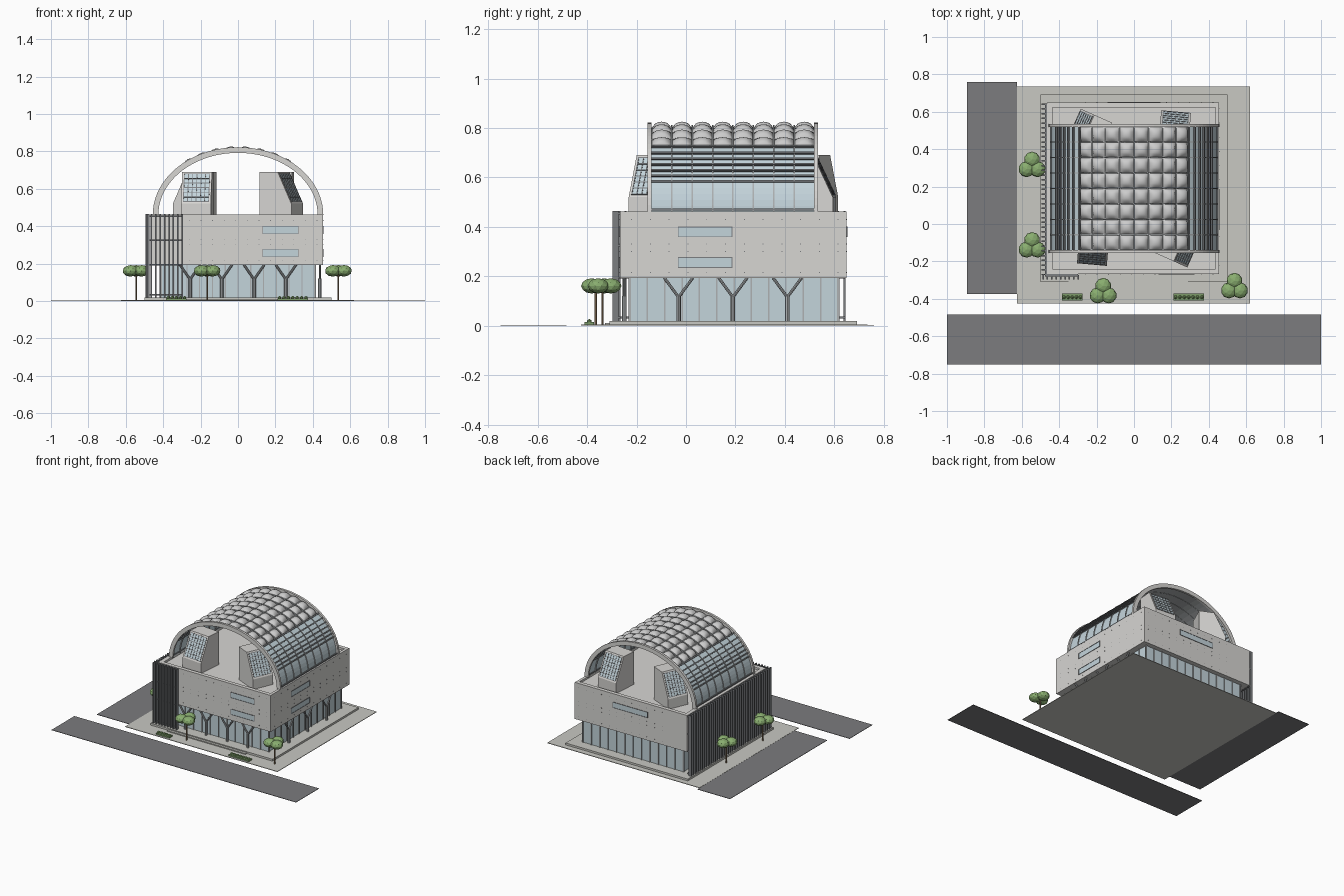
import bpy, bmesh, math
from mathutils import Vector, Matrix

if "Cube" in bpy.data.objects:
    bpy.data.objects.remove(bpy.data.objects["Cube"])

def mat(name, r, g, b):
    m = bpy.data.materials.new(name)
    m.diffuse_color = (r, g, b, 1)
    m.use_nodes = True
    m.node_tree.nodes["Principled BSDF"].inputs["Base Color"].default_value = m.diffuse_color
    return m

GLASS, DARK = mat("glass", .55, .66, .71), mat("dark_metal", .2, .21, .22)
ROAD, PAVE = mat("asphalt", .2, .2, .21), mat("paving", .58, .58, .54)
WALL, LEAF = mat("concrete", .68, .67, .65), mat("leaf", .25, .42, .16)
BARK, STEEL = mat("bark", .25, .17, .1), mat("steel", .42, .44, .45)

def finish(name, bm, m=None, smooth=False):
    bmesh.ops.recalc_face_normals(bm, faces=bm.faces)
    me = bpy.data.meshes.new(name)
    bm.to_mesh(me)
    bm.free()
    ob = bpy.data.objects.new(name, me)
    bpy.context.collection.objects.link(ob)
    if m:
        me.materials.append(m)
    if smooth:
        me.shade_smooth()
    return ob

def add_box(bm, x0, x1, y0, y1, z0, z1):
    M = Matrix.Translation(((x0+x1)/2, (y0+y1)/2, (z0+z1)/2)) @ Matrix.Diagonal((x1-x0, y1-y0, z1-z0, 1))
    bmesh.ops.create_cube(bm, size=1, matrix=M)

def boxes(name, items, m=None):
    bm = bmesh.new()
    for b in items:
        add_box(bm, *b)
    return finish(name, bm, m)

def add_rod(bm, a, b, r, seg=8):
    a, b = Vector(a), Vector(b)
    d = b - a
    M = Matrix.Translation((a+b)/2) @ d.to_track_quat('Z', 'Y').to_matrix().to_4x4()
    bmesh.ops.create_cone(bm, cap_ends=True, segments=seg, radius1=r, radius2=r, depth=d.length, matrix=M)

# Ground
boxes("front_road", [(-1, 1, -.75, -.483, 0, .003)], ROAD)
boxes("side_road", [(-.892, -.625, -.375, .76, 0, .003)], ROAD)
boxes("site_paving", [(-.625, .62, -.425, .735, 0, .004)], PAVE)
boxes("plinth", [(-.5, .5, -.31, .693, .002, .018), (-.35, .29, -.328, -.31, .002, .011)], PAVE)

# Glazed ground floor with mullions
boxes("lobby_glass", [(-.41, .41, -.226, .615, .018, .195)], GLASS)
mull = []
for i in range(13):
    x = -.41 + .82*i/12
    mull += [(x-.003, x+.003, y-.005, y+.005, .018, .192) for y in (-.227, .616)]
    y = -.226 + .841*i/12
    mull += [(s*.411-.005, s*.411+.005, y-.003, y+.003, .018, .192) for s in (-1, 1)]
boxes("lobby_mullions", mull, STEEL)

# Upper block, parapet and windows
X0, X1, Y0, Y1 = -.465, .455, -.268, .65
boxes("upper_block", [(X0, X1, Y0, Y1, .192, .447)], WALL)
boxes("parapet", [(X0, X1, Y0, Y0+.028, .447, .462), (X0, X1, Y1-.028, Y1, .447, .462),
                  (X0, X0+.028, Y0+.028, Y1-.028, .447, .462),
                  (X1-.02, X1, Y0+.028, Y1-.028, .447, .462)], WALL)
panes, frames = [], []
def window(axis, a, b, z0, z1, face, out):
    def put(lst, a, b, z0, z1, d):
        n = sorted((face - out*.004, face + out*d))
        lst.append((a, b, *n, z0, z1) if axis == 'x' else (*n, a, b, z0, z1))
    put(panes, a, b, z0, z1, .001)
    for q in ((a-.003, b+.003, z1, z1+.003), (a-.003, b+.003, z0-.003, z0),
              (a-.003, a, z0, z1), (b, b+.003, z0, z1)):
        put(frames, *q, .003)
for z in (.237, .361):
    window('x', .133, .32, z, z+.037, Y0, -1)
    window('y', -.03, .185, z, z+.037, X1, 1)
window('x', -.14, .14, .361, .398, Y1, 1)
boxes("window_panes", panes, GLASS)
boxes("window_frames", frames, DARK)

# Small tie holes in the wall panels
holes = []
for z in (.215, .3, .33, .43):
    for i in range(12):
        x, y = -.26 + .062*i, -.22 + .076*i
        holes += [(x-.002, x+.002, Y0-.001, Y0, z-.002, z+.002), (x-.002, x+.002, Y1, Y1+.001, z-.002, z+.002),
                  (X1, X1+.001, y-.002, y+.002, z-.002, z+.002)]
boxes("tie_holes", holes, DARK)

# Y-shaped columns
bm = bmesh.new()
for x in (-.256, -.086, .086, .256):
    add_rod(bm, (x, -.25, .016), (x, -.25, .12), .009)
    for s in (-1, 1):
        add_rod(bm, (x, -.25, .115), (x+s*.055, -.25, .194), .006)
for y in (-.03, .19, .41):
    add_rod(bm, (.438, y, .016), (.438, y, .12), .009)
    for s in (-1, 1):
        add_rod(bm, (.438, y, .115), (.438, y+s*.058, .194), .006)
finish("branching_columns", bm, STEEL)

# Vertical sun fins on the left side and front-left corner
fins = [(-.495, -.472, y-.004, y+.004, .018, .464) for y in [-.27 + .0253*i for i in range(37)]]
fins += [(x-.004, x+.004, -.298, -.274, .018, .464) for x in [-.486 + .0235*i for i in range(9)]]
for z in (.03, .19, .32, .45):
    fins += [(-.476, -.463, -.28, .645, z, z+.008), (-.476, -.3, -.28, -.266, z, z+.008)]
boxes("sun_fins", fins, DARK)

# Vaulted roof
A, B, ZB, YA, YB = .456, .362, .46, -.155, .535
def P(t, off, y):
    return ((A+off)*math.cos(t), y, ZB+(B+off)*math.sin(t))
def band(bm, t0, t1, n, y0, y1, ro, ri):
    rings = []
    for i in range(n+1):
        t = t0 + (t1-t0)*i/n
        rings.append([bm.verts.new(P(t, *q)) for q in ((ro, y0), (ro, y1), (ri, y1), (ri, y0))])
    for a, b in zip(rings, rings[1:]):
        for k in range(4):
            bm.faces.new((a[k], a[(k+1) % 4], b[(k+1) % 4], b[k]))
    bm.faces.new(rings[0])
    bm.faces.new(rings[-1])

bm = bmesh.new()
band(bm, 0, math.pi, 40, YA, YA+.016, 0, -.03)
band(bm, 0, math.pi, 40, YB-.016, YB, 0, -.03)
finish("end_arches", bm, WALL)
TC = math.acos(.3/A)
NY = 8
step = (YB-YA-.03)/NY
bm = bmesh.new()
for i in range(1, NY):
    y = YA + .015 + step*i
    band(bm, 0, math.pi, 40, y-.003, y+.003, -.01, -.026)
finish("vault_ribs", bm, STEEL)
bm, bg = bmesh.new(), bmesh.new()
for flip in (0, 1):
    for t in (.03, .36, .43, .5, .58, .66, .75, TC):
        c = math.pi - t if flip else t
        band(bm, c-.011, c+.011, 1, YA+.01, YB-.01, -.006, -.024)
    e = (math.pi-TC, math.pi) if flip else (0, TC)
    band(bg, *e, 12, YA+.012, YB-.012, -.015, -.019)
finish("vault_purlins", bm, DARK)
finish("vault_side_glass", bg, GLASS)
bm = bmesh.new()
band(bm, TC, math.pi-TC, 16, YA+.012, YB-.012, -.02, -.024)
finish("vault_top_skin", bm, STEEL)

# Inflated roof cushions
bm = bmesh.new()
NX, S = 8, 6
for i in range(NX):
    for j in range(NY):
        g = []
        for a in range(S+1):
            for b in range(S+1):
                u, v = a/S, b/S
                h = .024*max(0, math.sin(math.pi*u)*math.sin(math.pi*v))**.5
                t = TC + (math.pi-2*TC)*(i+.03+.94*u)/NX
                g.append(bm.verts.new(P(t, -.019+h, YA+.015+step*(j+.03+.94*v))))
        for a in range(S):
            for b in range(S):
                k = a*(S+1)+b
                bm.faces.new((g[k], g[k+1], g[k+S+2], g[k+S+1]))
finish("roof_cushions", bm, mat("cushion", .62, .63, .63), True)

# Slanted roof lights: two shapes, repeated by a half turn about the roof centre
def roof_light(name, corner, ang, w, turn):
    M = Matrix.Translation((corner[0], corner[1], 0)) @ Matrix.Rotation(ang, 4, 'Z')
    if turn:
        c = Matrix.Translation((0, .192, 0))
        M = c @ Matrix.Rotation(math.pi, 4, 'Z') @ c.inverted() @ M
    prof = [(0, .44), (0, .52), (.08, .69), (.185, .69), (.185, .44)]
    bm = bmesh.new()
    l, r = [[bm.verts.new(M @ Vector((x, y, z))) for y, z in prof] for x in (0, w)]
    for k in range(5):
        bm.faces.new((l[k], l[(k+1) % 5], r[(k+1) % 5], r[k]))
    bm.faces.new(l)
    bm.faces.new(r)
    finish(name, bm, WALL)
    bm, bg = bmesh.new(), bmesh.new()
    slope = M @ Matrix.Translation((0, 0, .52)) @ Matrix.Rotation(math.atan2(.17, .08), 4, 'X')
    L = math.hypot(.08, .17)
    add_box(bg, .012, w-.012, .012, L-.012, 0, .001)
    for i in range(7):
        x = .012 + (w-.024)*i/6
        add_box(bm, x-.002, x+.002, .01, L-.01, 0, .003)
        y = .012 + (L-.024)*i/6
        add_box(bm, .01, w-.01, y-.002, y+.002, 0, .003)
    bm.transform(slope)
    bg.transform(slope)
    finish(name + "_grid", bm, DARK)
    finish(name + "_glass", bg, GLASS)
for turn, side in ((0, "front"), (1, "back")):
    roof_light(side + "_roof_light_a", (-.305, -.21), math.radians(-5), .16, turn)
    roof_light(side + "_roof_light_b", (.285, -.232), math.radians(66), .155, turn)

# Trees
for n, (x, y) in enumerate([(-.545, .31), (-.545, -.12), (-.165, -.365), (.537, -.338)]):
    bm = bmesh.new()
    add_rod(bm, (x, y, .002), (x, y, .15), .005, 6)
    finish(f"tree_trunk_{n}", bm, BARK)
    bm = bmesh.new()
    for k in range(3):
        a = math.radians(90 + 120*k)
        M = Matrix.Translation((x+.034*math.cos(a), y+.034*math.sin(a), .161)) @ Matrix.Diagonal((1, 1, .72, 1))
        bmesh.ops.create_icosphere(bm, subdivisions=2, radius=.043, matrix=M)
    finish(f"tree_canopy_{n}", bm, LEAF)

# Planters with shrubs
for n, (a, b, k) in enumerate([(-.385, -.275, 5), (.21, .375, 7)]):
    boxes(f"planter_{n}", [(a, b, -.41, -.372, .002, .014)], mat(f"hedge_{n}", .2, .33, .14))
    bm = bmesh.new()
    for i in range(k):
        M = Matrix.Translation((a+(b-a)*(i+.5)/k, -.391, .017))
        bmesh.ops.create_icosphere(bm, subdivisions=1, radius=.0105, matrix=M)
    finish(f"shrubs_{n}", bm, LEAF)
